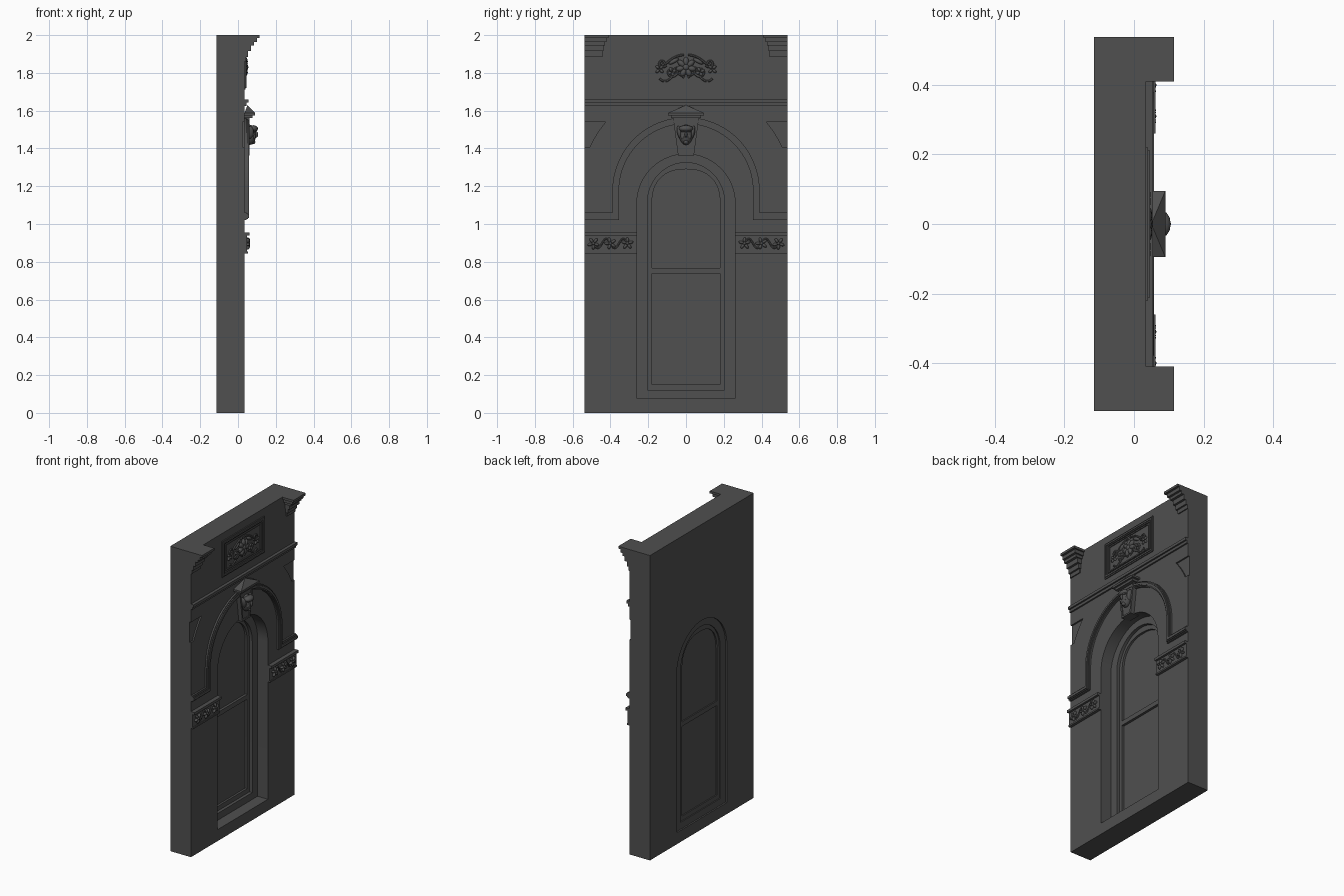
import bpy, bmesh, math
from mathutils import Matrix

if "Cube" in bpy.data.objects:
    bpy.data.objects.remove(bpy.data.objects["Cube"])

W, BACK, FACE = 0.538, -0.115, 0.035
TURN = Matrix.Rotation(math.pi/2, 4, 'Z') @ Matrix.Rotation(math.pi/2, 4, 'X')  # drawing plane -> facade plane
STONE = bpy.data.materials.new("dark_stone")
STONE.diffuse_color = (.08, .08, .08, 1)
STONE.use_nodes = True
STONE.node_tree.nodes["Principled BSDF"].inputs["Base Color"].default_value = STONE.diffuse_color

def add(name, mesh, angle=30):
    mesh.materials.clear()
    mesh.materials.append(STONE)
    ob = bpy.data.objects.new(name, mesh)
    bpy.context.collection.objects.link(ob)
    bpy.ops.object.select_all(action='DESELECT')
    ob.select_set(True)
    bpy.context.view_layer.objects.active = ob
    bpy.ops.object.shade_smooth_by_angle(angle=math.radians(angle))
    return ob

def from_curve(name, cu):
    tmp = bpy.data.objects.new("tmp", cu)
    bpy.context.collection.objects.link(tmp)
    dg = bpy.context.evaluated_depsgraph_get()
    me = bpy.data.meshes.new_from_object(tmp.evaluated_get(dg))
    bpy.data.objects.remove(tmp)
    bm = bmesh.new()
    bm.from_mesh(me)
    bmesh.ops.remove_doubles(bm, verts=bm.verts, dist=1e-5)
    bmesh.ops.recalc_face_normals(bm, faces=bm.faces)
    bm.to_mesh(me)
    bm.free()
    me.transform(TURN)
    return add(name, me)

def plate(name, outlines, x0, x1):
    """Flat (y, z) outlines, later ones cut holes, thickened from x0 to x1."""
    cu = bpy.data.curves.new(name, 'CURVE')
    cu.dimensions, cu.fill_mode = '2D', 'BOTH'
    cu.extrude = (x1 - x0)/2
    for pts in outlines:
        sp = cu.splines.new('POLY')
        sp.points.add(len(pts) - 1)
        for p, (y, z) in zip(sp.points, pts):
            p.co = (y, z, 0, 1)
        sp.use_cyclic_u = True
    ob = from_curve(name, cu)
    ob.data.transform(Matrix.Translation(((x0 + x1)/2, 0, 0)))
    return ob

def rect(y0, y1, z0, z1):
    return [(y0, z0), (y1, z0), (y1, z1), (y0, z1)]

def box(name, x0, x1, y0, y1, z0, z1):
    return plate(name, [rect(y0, y1, z0, z1)], x0, x1)

def arc(cz, ry, rz, a0=180, a1=0, n=32, power=1.0):
    out = []
    for i in range(n + 1):
        a = math.radians(a0 + (a1 - a0)*i/n)
        c, s = math.cos(a), max(math.sin(a), 0)
        out.append((math.copysign(abs(c)**power, c)*ry, cz + s**power*rz))
    return out

def arch(hw, bottom, spring, apex, power=1.0):
    return [(-hw, bottom)] + arc(spring, hw, apex - spring, power=power) + [(hw, bottom)]

def tubes(name, paths, r, x):
    cu = bpy.data.curves.new(name, 'CURVE')
    cu.dimensions = '3D'
    cu.bevel_depth, cu.bevel_resolution, cu.use_fill_caps = r, 1, True
    for pts in paths:
        sp = cu.splines.new('POLY')
        sp.points.add(len(pts) - 1)
        for p, (y, z) in zip(sp.points, pts):
            p.co = (y, z, x, 1)
    return from_curve(name, cu)

def blobs(name, items):
    """Flattened ellipsoids: (x, y, z, depth, half width, half height, turn)."""
    bm = bmesh.new()
    for x, y, z, d, w, h, t in items:
        m = (Matrix.Translation((x, y, z)) @ Matrix.Rotation(t, 4, 'X')
             @ Matrix.Diagonal((d, w, h, 1)))
        bmesh.ops.create_uvsphere(bm, u_segments=12, v_segments=8, radius=1, matrix=m)
    me = bpy.data.meshes.new(name)
    bm.to_mesh(me)
    bm.free()
    return add(name, me, 60)

def leaves(y, z, n, reach, w, x, d, start=0.0):
    out = []
    for i in range(n):
        t = start + 2*math.pi*i/n
        out.append((x, y - math.sin(t)*reach, z + math.cos(t)*reach, d, w, reach*0.8, t))
    return out

def spiral(y, z, r, side, turns=1.3, start=0.0):
    return [(y + side*r*(1 - .75*k/20)*math.cos(start + turns*2*math.pi*k/20),
             z + r*(1 - .75*k/20)*math.sin(start + turns*2*math.pi*k/20)) for k in range(21)]

# Wall with arched opening; the thin front skin is notched to leave two sunk spandrel panels
opening = arch(.26, .075, 1.11, 1.37)
notch = arc(1.175, .56, .56, 24.5, 40.7, 10)
notch = [(W, notch[0][1])] + notch + [(W, notch[-1][1])]
skin = [(-W, 0), (W, 0)] + notch + [(W, 2), (-W, 2)] + [(-y, z) for y, z in reversed(notch)]
plate("wall", [rect(-W, W, 0, 2), opening], BACK, .025)
plate("wall_skin", [skin, opening], .025, FACE)

# Window frame, sash, rail and panes
frame_in = arch(.205, .12, 1.11, 1.325)
sash_in = arch(.18, .15, 1.11, 1.29, .85)
plate("window_frame", [opening, frame_in], -.105, -.04)
plate("window_sash", [frame_in, sash_in], -.098, -.06)
box("meeting_rail", -.098, -.058, -.182, .182, .738, .768)
plate("window_panes", [arch(.185, .14, 1.11, 1.295, .85)], -.09, -.074)

# Arch moulding that turns outward into string courses
def mould(i):
    o, n = .39 - i, .355 + i
    top, bot = 1.06 - i, 1.022 + i
    return ([(-W, top), (-o, top)] + arc(1.175, o, o, n=48) + [(o, top), (W, top), (W, bot), (n, bot)]
            + arc(1.175, n, n, 0, 180, 48) + [(-n, bot), (-W, bot)])
for i, (inset, x1) in enumerate(((0, .046), (.005, .053), (.011, .058))):
    plate(f"arch_moulding_{i}", [mould(inset)], .03, x1)

# Upper string course
box("string_course_lower", .02, .045, -W, W, 1.625, 1.642)
box("string_course_upper", .02, .055, -W, W, 1.642, 1.66)

# Carved impost friezes
for s in (-1, 1):
    y0, y1 = sorted((s*.26, s*W))
    box("frieze_band", .03, .048, y0, y1, .845, .945)
    box("frieze_cap", .03, .062, y0, y1, .938, .955)
    box("frieze_foot", .03, .053, y0, y1, .845, .855)
    carved, vines = [], []
    for k in range(3):
        c = s*(.31 + .09*k)
        carved += leaves(c, .897, 5, .018, .008, .05, .013, .3*k)
        carved.append((.052, c, .897, .013, .009, .009, 0))
        if k < 2:
            vines.append([(c + s*.09*j/12, .897 + .025*math.sin(j/12*2*math.pi)) for j in range(13)])
    blobs("frieze_leaves", carved)
    tubes("frieze_vine", vines, .005, .05)

# Keystone with raised border, stepped cap and small roof
def key(i):
    return [(-.042 + i, 1.362 + i), (.042 - i, 1.362 + i), (.07 - i, 1.575 - i), (-.07 + i, 1.575 - i)]
plate("keystone", [key(0)], .0, .055)
plate("keystone_border", [key(0), key(.011)], .05, .061)
box("keystone_cap_lower", .03, .078, -.08, .08, 1.56, 1.575)
box("keystone_cap", .03, .09, -.095, .095, 1.575, 1.588)
bm = bmesh.new()
a, b, c, d, e = [bm.verts.new(v) for v in ((FACE, -.095, 1.588), (.09, -.095, 1.588), (.09, .095, 1.588),
                                           (FACE, .095, 1.588), (.05, 0, 1.63))]
for f in ((a, b, e), (b, c, e), (c, d, e), (d, a, e), (d, c, b, a)):
    bm.faces.new(f)
roof = bpy.data.meshes.new("keystone_roof")
bm.to_mesh(roof)
bm.free()
add("keystone_roof", roof)

# Carved face on the keystone
head = [(.062, 0, 1.472, .034, .036, .054, 0), (.094, 0, 1.474, .013, .007, .018, 0),
        (.078, 0, 1.434, .014, .014, .012, 0), (.08, 0, 1.505, .026, .038, .018, 0)]
for s in (-1, 1):
    head += [(.084, s*.016, 1.462, .009, .011, .014, 0), (.088, s*.016, 1.492, .009, .013, .006, 0),
             (.06, s*.035, 1.485, .024, .012, .035, -s*.2)]
blobs("keystone_face", head)

# Ornamental panel with stepped frame
plate("panel_frame", [rect(-.22, .22, 1.712, 1.95), rect(-.192, .192, 1.738, 1.924)], .03, .041)
plate("panel_bead", [rect(-.212, .212, 1.72, 1.942), rect(-.2, .2, 1.731, 1.931)], .03, .046)
plate("panel_inner_frame", [rect(-.186, .186, 1.744, 1.918), rect(-.178, .178, 1.752, 1.91)], .03, .041)
carved = leaves(0, 1.83, 7, .03, .015, .037, .015) + [(.04, 0, 1.83, .015, .018, .018, 0)]
scrolls = []
for s in (-1, 1):
    scrolls += [spiral(s*.075, 1.805, .032, s, 1.3, 2.2), spiral(s*.125, 1.85, .022, s, 1.3, 3.6),
                [(s*(.01 + .1*k/10), 1.895 - .05*(k/10)**2) for k in range(11)],
                [(s*(.01 + .13*k/10), 1.775 + .02*math.sin(k*.6)) for k in range(11)]]
    carved += leaves(s*.075, 1.805, 4, .014, .009, .036, .012, .4)
    carved += leaves(s*.14, 1.82, 4, .015, .008, .036, .01, .8)
    carved += [(.036, s*.065, 1.862, .012, .03, .011, -s*.5)]
blobs("panel_leaves", carved)
tubes("panel_scrolls", scrolls, .006, .038)

# Stepped corner brackets under the top edge
steps = ((1.985, 2, .115, .41), (1.963, 1.985, .1, .42), (1.945, 1.963, .085, .43),
         (1.915, 1.945, .068, .437), (1.885, 1.915, .053, .443), (1.86, 1.885, .042, .45))
for s in (-1, 1):
    for z0, z1, x1, yin in steps:
        y0, y1 = sorted((s*yin, s*W))
        box("corner_bracket_step", .02, x1, y0, y1, z0, z1)
